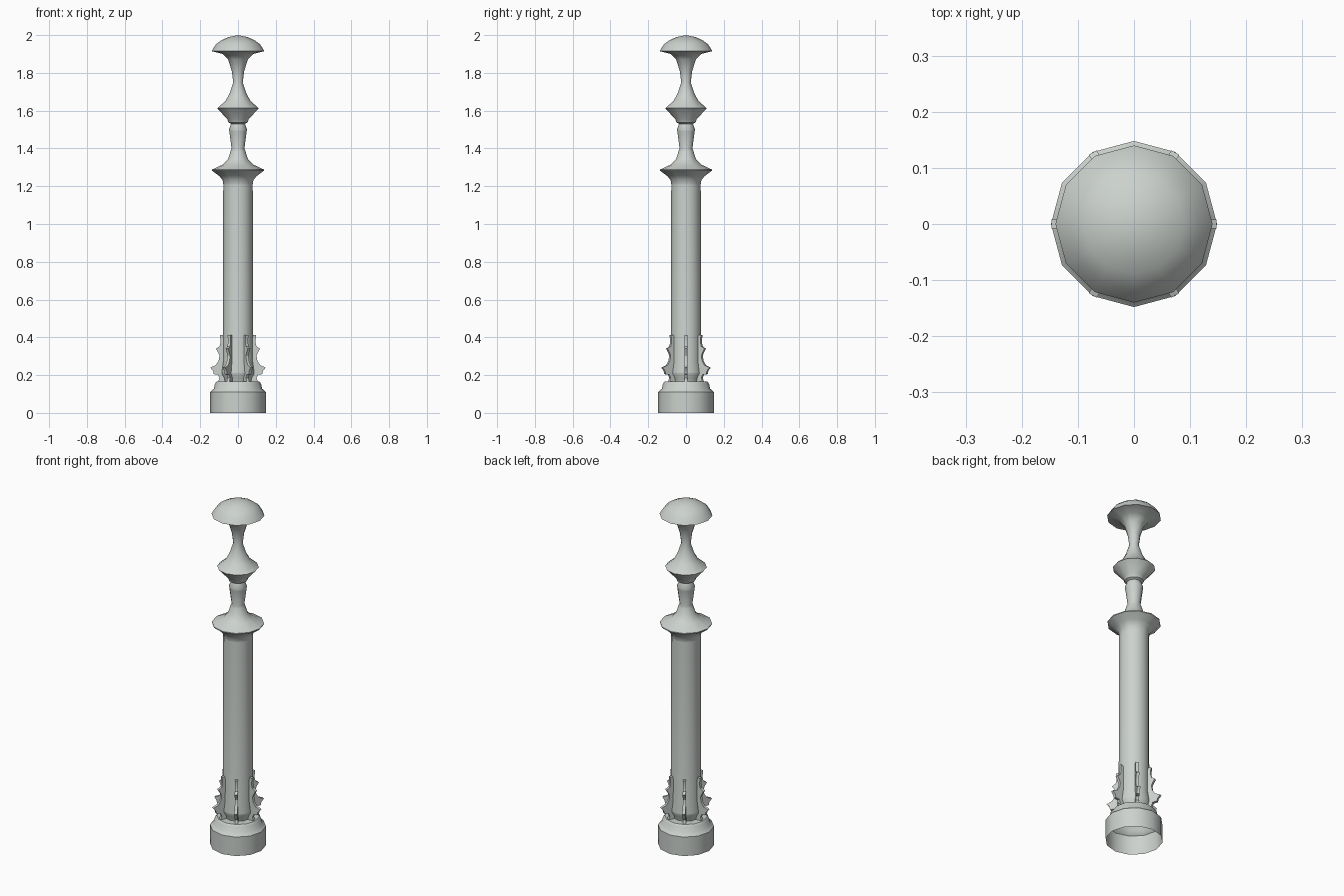
import bpy, bmesh, math

if "Cube" in bpy.data.objects:
    bpy.data.objects.remove(bpy.data.objects["Cube"], do_unlink=True)

SIDES = 12
grey = bpy.data.materials.new("pale_grey_metal")
grey.use_nodes = True
colour = (0.60, 0.64, 0.61, 1)
grey.diffuse_color = colour
grey.node_tree.nodes["Principled BSDF"].inputs["Base Color"].default_value = colour


def finish(name, bm, angle):
    bmesh.ops.recalc_face_normals(bm, faces=bm.faces)
    mesh = bpy.data.meshes.new(name)
    bm.to_mesh(mesh)
    bm.free()
    mesh.materials.append(grey)
    obj = bpy.data.objects.new(name, mesh)
    bpy.context.collection.objects.link(obj)
    bpy.ops.object.select_all(action="DESELECT")
    obj.select_set(True)
    bpy.context.view_layer.objects.active = obj
    bpy.ops.object.shade_smooth_by_angle(angle=math.radians(angle))
    return obj


def lathe(name, profile):
    """Turn an (r, z) profile around the z axis."""
    bm = bmesh.new()
    verts = [bm.verts.new((r, 0, z)) for r, z in profile]
    edges = [bm.edges.new(pair) for pair in zip(verts, verts[1:])]
    bmesh.ops.spin(bm, geom=verts + edges, cent=(0, 0, 0), axis=(0, 0, 1),
                   angle=math.tau, steps=SIDES, use_merge=True)
    bmesh.ops.remove_doubles(bm, verts=bm.verts, dist=0.0005)
    return finish(name, bm, 40)


# Hollow foot with a stepped shoulder
lathe("base", [(0.148, 0), (0.148, 0.11), (0.128, 0.128), (0.122, 0.155),
               (0.112, 0.166), (0.06, 0.166)])

# Shaft with a flared lower ring
lathe("shaft", [(0.07, 0.16), (0.075, 0.185), (0.088, 0.208), (0.088, 0.215),
                (0.08, 0.27), (0.078, 1.22)])

# Wide collar on the shaft
lathe("collar", [(0.078, 1.21), (0.082, 1.235), (0.102, 1.256), (0.138, 1.283),
                 (0.138, 1.288), (0.08, 1.315), (0.052, 1.345), (0.038, 1.39)])

# Slender neck and its bead
lathe("neck", [(0.038, 1.385), (0.034, 1.40), (0.046, 1.49), (0.048, 1.5),
               (0.037, 1.53)])

# Turned spindle with a sharp disc
lathe("spindle", [(0.037, 1.53), (0.05, 1.537), (0.057, 1.555), (0.11, 1.613),
                  (0.067, 1.65), (0.045, 1.69), (0.025, 1.75), (0.033, 1.81),
                  (0.052, 1.87), (0.08, 1.90), (0.14, 1.915)])

# Domed cap
lathe("cap", [(0.14, 1.915), (0.118, 1.95), (0.09, 1.972), (0.05, 1.99),
              (0, 2.0)])

# Six scrolled fins around the foot of the shaft
FIN = [(0.07, 0.166), (0.105, 0.166), (0.098, 0.185), (0.106, 0.203),
       (0.128, 0.205), (0.132, 0.222), (0.147, 0.24), (0.118, 0.252),
       (0.103, 0.275), (0.098, 0.302), (0.104, 0.318), (0.117, 0.34),
       (0.098, 0.352), (0.092, 0.375), (0.096, 0.412), (0.08, 0.412),
       (0.07, 0.36)]
for i in range(6):
    bm = bmesh.new()
    face = bm.faces.new([bm.verts.new((r, -0.008, z)) for r, z in FIN])
    side = bmesh.ops.extrude_face_region(bm, geom=[face])["geom"]
    bmesh.ops.translate(bm, vec=(0, 0.016, 0),
                        verts=[v for v in side if isinstance(v, bmesh.types.BMVert)])
    fin = finish(f"fin_{i + 1}", bm, 30)
    fin.rotation_euler.z = i * math.tau / 6
